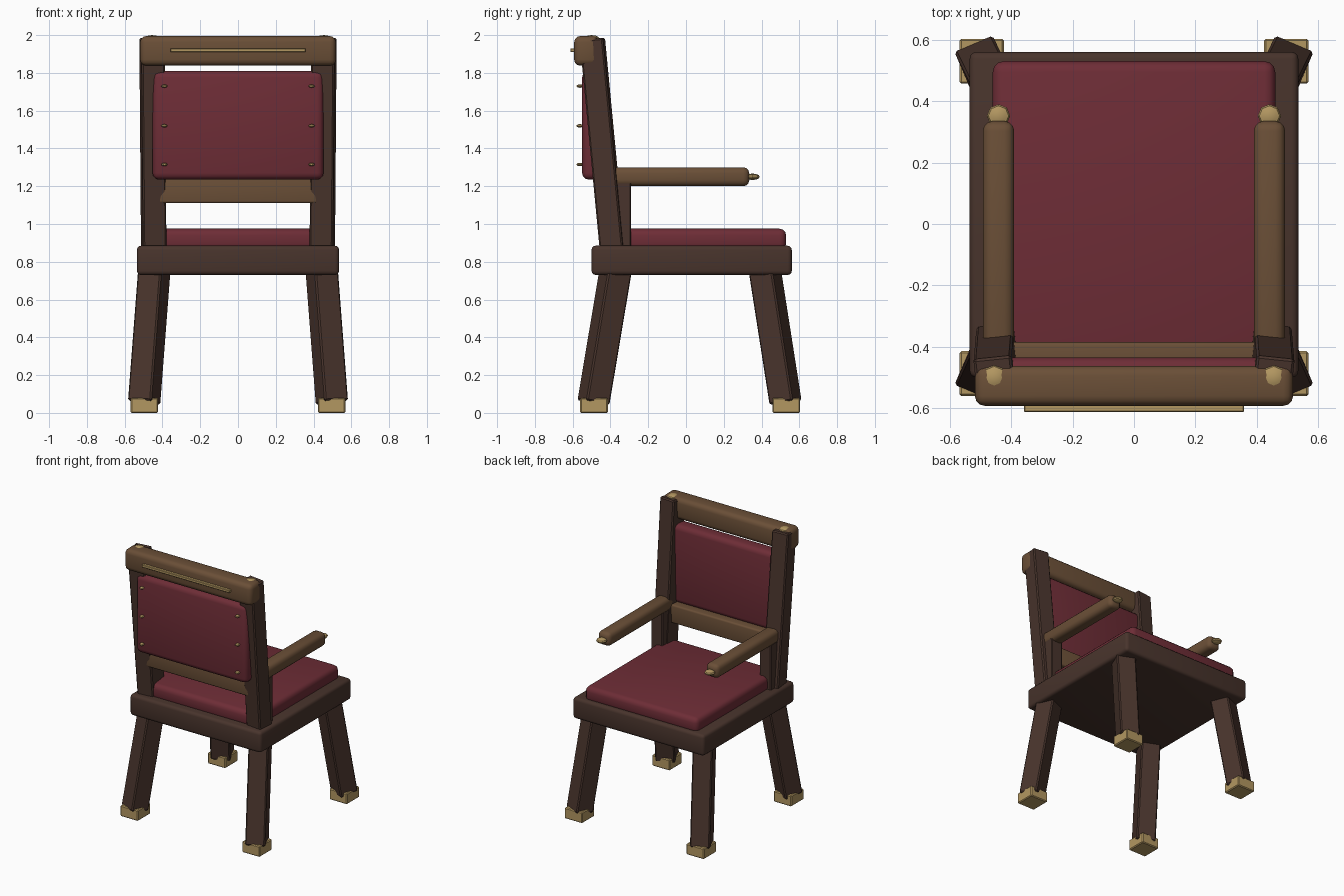
import bpy, bmesh, math
from mathutils import Matrix, Vector

if "Cube" in bpy.data.objects:
    bpy.data.objects.remove(bpy.data.objects["Cube"])


def material(name, rgb):
    m = bpy.data.materials.new(name)
    m.diffuse_color = (*rgb, 1)
    m.use_nodes = True
    m.node_tree.nodes["Principled BSDF"].inputs["Base Color"].default_value = m.diffuse_color
    return m


DARK = material("dark_wood", (0.065, 0.034, 0.025))
WOOD = material("warm_wood", (0.145, 0.078, 0.038))
RED = material("red_fabric", (0.155, 0.026, 0.037))
BRASS = material("brass", (0.45, 0.31, 0.12))


def finish(name, bm, mat, bevel=0.0, segments=3):
    bmesh.ops.recalc_face_normals(bm, faces=bm.faces[:])
    if bevel:
        bmesh.ops.bevel(bm, geom=bm.edges[:], offset=bevel, segments=segments,
                        profile=0.5, affect='EDGES', clamp_overlap=True)
    me = bpy.data.meshes.new(name)
    bm.to_mesh(me)
    bm.free()
    me.materials.append(mat)
    ob = bpy.data.objects.new(name, me)
    bpy.context.collection.objects.link(ob)
    bpy.context.view_layer.objects.active = ob
    for o in bpy.context.selected_objects:
        o.select_set(False)
    ob.select_set(True)
    bpy.ops.object.shade_smooth_by_angle(angle=math.radians(35))
    return ob


def box(name, lo, hi, mat, bevel=0.0, segments=3):
    lo, hi = Vector(lo), Vector(hi)
    bm = bmesh.new()
    bmesh.ops.create_cube(bm, size=1, matrix=Matrix.Translation((lo + hi) / 2)
                          @ Matrix.Diagonal((*(hi - lo), 1)))
    return finish(name, bm, mat, bevel, segments)


def beam(name, bottom, top, size, twist, mat, bevel=0.008):
    """Square bar leaning from bottom to top, twisted about its axis."""
    a, b = Vector(bottom), Vector(top)
    axis = b - a
    lean = Vector((0, 0, 1)).rotation_difference(axis).to_matrix().to_4x4()
    bm = bmesh.new()
    bmesh.ops.create_cube(bm, size=1, matrix=Matrix.Translation((a + b) / 2) @ lean
                          @ Matrix.Rotation(math.radians(twist), 4, 'Z')
                          @ Matrix.Diagonal((size, size, axis.length, 1)))
    return finish(name, bm, mat, bevel, 1)


def knob(name, centre, radii, mat, axis='Z'):
    bm = bmesh.new()
    turn = Matrix.Rotation(math.pi / 2, 4, 'X') if axis == 'Y' else Matrix()
    bmesh.ops.create_uvsphere(bm, u_segments=8, v_segments=6, radius=1,
                              matrix=Matrix.Translation(centre) @ Matrix.Diagonal((*radii, 1)) @ turn)
    return finish(name, bm, mat)


# Seat
box("seat_frame", (-0.535, -0.5, 0.73), (0.535, 0.56, 0.885), DARK, 0.022)
box("seat_cushion", (-0.46, -0.44, 0.86), (0.46, 0.53, 0.975), RED, 0.035)

# Back
box("top_rail", (-0.518, -0.592, 1.838), (0.518, -0.462, 1.995), WOOD, 0.032)
box("top_rail_inlay", (-0.358, -0.612, 1.91), (0.358, -0.585, 1.93), BRASS, 0.003, 1)
box("lower_back_rail", (-0.42, -0.475, 1.11), (0.42, -0.385, 1.245), WOOD, 0.012)
box("back_cushion", (-0.453, -0.55, 1.235), (0.453, -0.435, 1.81), RED, 0.035)

for side, s in (("right", 1), ("left", -1)):
    # Legs and brass feet
    for end, y_foot, y_top, t in (("front", 0.53, 0.415, -23), ("rear", -0.487, -0.37, 23)):
        beam(f"{end}_{side}_leg", (s * 0.497, y_foot - 0.003, 0.055), (s * 0.442, y_top, 0.77),
             0.135, s * t, DARK)
        box(f"{end}_{side}_foot", (s * 0.496 - 0.072, y_foot - 0.073, 0),
            (s * 0.496 + 0.072, y_foot + 0.073, 0.08), BRASS, 0.006, 1)

    # Back posts with finials
    beam(f"{side}_back_post", (s * 0.446, -0.388, 0.85), (s * 0.455, -0.496, 1.98),
         0.124, s * -6, DARK)
    knob(f"{side}_finial", (s * 0.455, -0.5, 1.98), (0.042, 0.042, 0.02), BRASS)

    # Arms with supports and brass tips
    box(f"{side}_arm_support", (s * 0.442 - 0.047, -0.42, 0.87), (s * 0.442 + 0.047, -0.29, 1.22),
        DARK, 0.006, 1)
    box(f"{side}_arm", (s * 0.441 - 0.051, -0.43, 1.2), (s * 0.441 + 0.051, 0.335, 1.3), WOOD, 0.032)
    knob(f"{side}_arm_tip", (s * 0.441, 0.352, 1.25), (0.038, 0.038, 0.017), BRASS)

    # Upholstery studs
    for i, z in enumerate((1.315, 1.52, 1.73)):
        knob(f"{side}_stud_{i + 1}", (s * 0.39, -0.562, z), (0.017, 0.018, 0.009), BRASS, 'Y')
